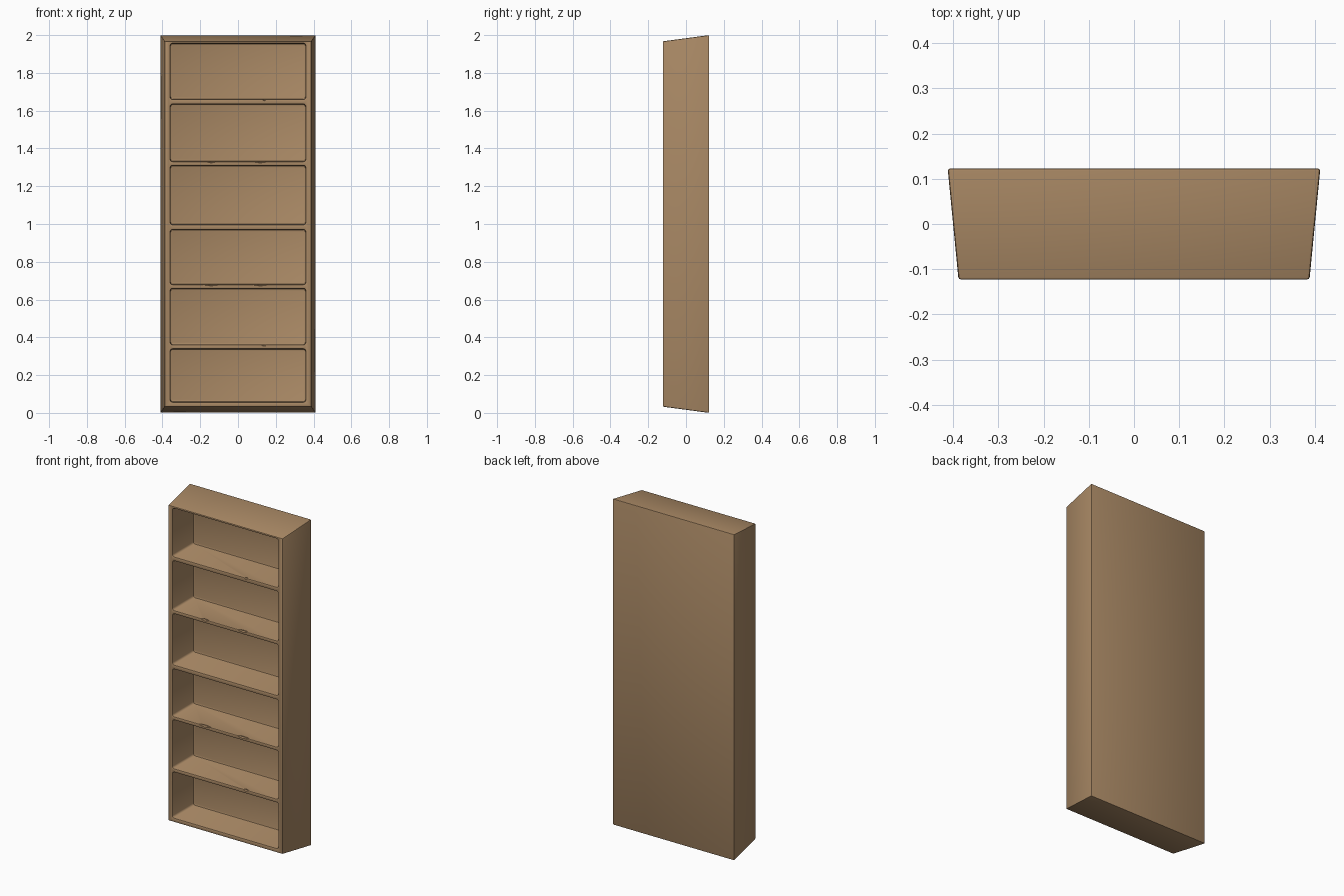
import bpy, bmesh
from mathutils import Vector, Matrix

if "Cube" in bpy.data.objects:
    bpy.data.objects.remove(bpy.data.objects["Cube"])

wood = bpy.data.materials.new("warm brown wood")
wood.use_nodes = True
COLOUR = (0.40, 0.25, 0.13, 1)
wood.diffuse_color = COLOUR
wood.node_tree.nodes["Principled BSDF"].inputs["Base Color"].default_value = COLOUR

FRONT, BACK, RECESS = -0.123, 0.123, 0.08
OPENINGS = [(0.058, 0.338), (0.361, 0.658), (0.680, 0.970),
            (0.997, 1.309), (1.331, 1.634), (1.660, 1.956)]


def add_box(bm, x, y, z):
    """Box from three (low, high) ranges; returns its vertices."""
    verts = bmesh.ops.create_cube(bm, size=1)["verts"]
    for v in verts:
        v.co = Vector([lo + (hi - lo) * (c + 0.5)
                       for c, (lo, hi) in zip(v.co, (x, y, z))])
    return verts


def finish(bm, name):
    bmesh.ops.recalc_face_normals(bm, faces=bm.faces)
    mesh = bpy.data.meshes.new(name)
    bm.to_mesh(mesh)
    bm.free()
    ob = bpy.data.objects.new(name, mesh)
    bpy.context.collection.objects.link(ob)
    mesh.materials.append(wood)
    return ob


# Outer case, narrowing toward the front on all four sides
bm = bmesh.new()
for v in add_box(bm, (-0.412, 0.412), (FRONT, BACK), (0, 2)):
    if v.co.y < 0:
        v.co.x *= 0.388 / 0.412
        v.co.z = 1 + (v.co.z - 1) * 0.967
case = finish(bm, "bookcase")

# Compartment cutters with rounded corners
bm = bmesh.new()
for low, high in OPENINGS:
    verts = add_box(bm, (-0.358, 0.358), (FRONT - 0.1, RECESS), (low, high))
    edges = {e for v in verts for e in v.link_edges
             if abs(e.verts[0].co.y - e.verts[1].co.y) > 0.1}
    bmesh.ops.bevel(bm, geom=list(edges), offset=0.012, segments=3,
                    profile=0.5, affect='EDGES')
compartments = finish(bm, "compartment_cutter")

# Worn nicks along the shelf edges: shelf index, x, half length
bm = bmesh.new()
for shelf, x, length in [(0, 0.14, 0.02), (1, -0.14, 0.05), (1, 0.12, 0.05),
                         (3, -0.14, 0.03), (3, 0.12, 0.04), (4, 0.14, 0.012)]:
    top = OPENINGS[shelf + 1][0]
    place = Matrix.Translation((x, FRONT, top)) @ Matrix.Diagonal((length, 0.013, 0.008, 1))
    bmesh.ops.create_icosphere(bm, subdivisions=1, radius=1, matrix=place)
nicks = finish(bm, "nick_cutter")


def cut(target, cutter):
    cutter.hide_render = True
    mod = target.modifiers.new(cutter.name, 'BOOLEAN')
    mod.operation = 'DIFFERENCE'
    mod.solver = 'EXACT'
    mod.object = cutter


# Cut the compartments, soften the edges, then wear the shelves
cut(case, compartments)
bevel = case.modifiers.new("soft_edges", 'BEVEL')
bevel.width = 0.006
bevel.segments = 2
bevel.limit_method = 'ANGLE'
bevel.angle_limit = 0.9
cut(case, nicks)

bpy.ops.object.select_all(action='DESELECT')
case.select_set(True)
bpy.context.view_layer.objects.active = case
for mod in list(case.modifiers):
    bpy.ops.object.modifier_apply(modifier=mod.name)
for cutter in (compartments, nicks):
    bpy.data.objects.remove(cutter)
bpy.ops.object.shade_smooth_by_angle(angle=0.6)
